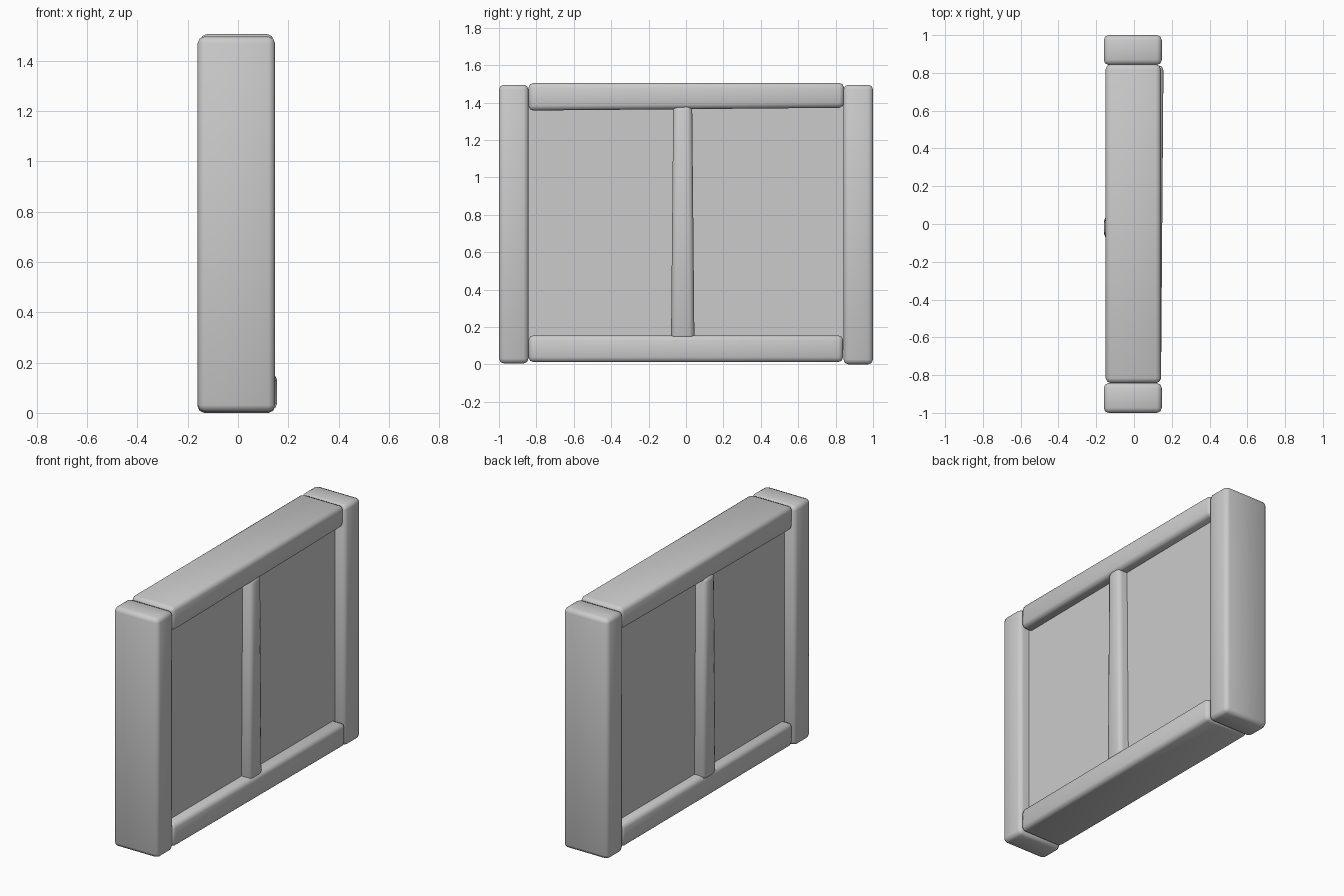
import bpy
import bmesh
import math

old = bpy.data.objects.get("Cube")
if old:
    bpy.data.objects.remove(old, do_unlink=True)

grey = bpy.data.materials.new("plain grey")
grey.use_nodes = True
COLOUR = (0.6, 0.6, 0.6, 1)
grey.diffuse_color = COLOUR
grey.node_tree.nodes["Principled BSDF"].inputs["Base Color"].default_value = COLOUR


def beam(name, x, y, z, bevel=0.0, adjust=None):
    """Box between (min, max) pairs; adjust(co) bends corners for a hand-hewn look."""
    bm = bmesh.new()
    bmesh.ops.create_cube(bm, size=1)
    for v in bm.verts:
        for i, (lo, hi) in enumerate((x, y, z)):
            v.co[i] = hi if v.co[i] > 0 else lo
        if adjust:
            adjust(v.co)
    if bevel:
        bmesh.ops.bevel(bm, geom=bm.edges[:], offset=bevel, segments=2,
                        profile=0.5, affect='EDGES')
    mesh = bpy.data.meshes.new(name)
    bm.to_mesh(mesh)
    bm.free()
    mesh.materials.append(grey)
    ob = bpy.data.objects.new(name, mesh)
    bpy.context.collection.objects.link(ob)
    bpy.ops.object.select_all(action='DESELECT')
    ob.select_set(True)
    bpy.context.view_layer.objects.active = ob
    bpy.ops.object.shade_smooth_by_angle(angle=math.radians(50))
    return ob


def top_rail_skew(co):
    # Underside rises a little towards the back
    if co.z < 1.4:
        co.z += 0.012 if co.y > 0 else -0.003


def bottom_rail_skew(co):
    # Left side swells out towards the back
    if co.x > 0:
        co.x += 0.013 if co.y > 0 else 0


def mullion_taper(co):
    # Narrower at the top
    if co.z > 1:
        co.y += -0.012 if co.y > 0 else 0.012


# End posts
beam("front_post", (-0.16, 0.147), (-1.0, -0.842), (0.005, 1.495), 0.026)
beam("back_post", (-0.16, 0.147), (0.842, 1.0), (0.0, 1.495), 0.026)

# Horizontal rails
beam("top_rail", (-0.15, 0.142), (-0.842, 0.845), (1.36, 1.505), 0.026, top_rail_skew)
beam("bottom_rail", (-0.15, 0.143), (-0.842, 0.84), (0.012, 0.155), 0.026, bottom_rail_skew)

# Recessed infill and centre upright
beam("infill_panel", (-0.09, 0.08), (-0.87, 0.87), (0.08, 1.43))
beam("centre_upright", (-0.158, 0.142), (-0.08, 0.045), (0.13, 1.385), 0.026, mullion_taper)
